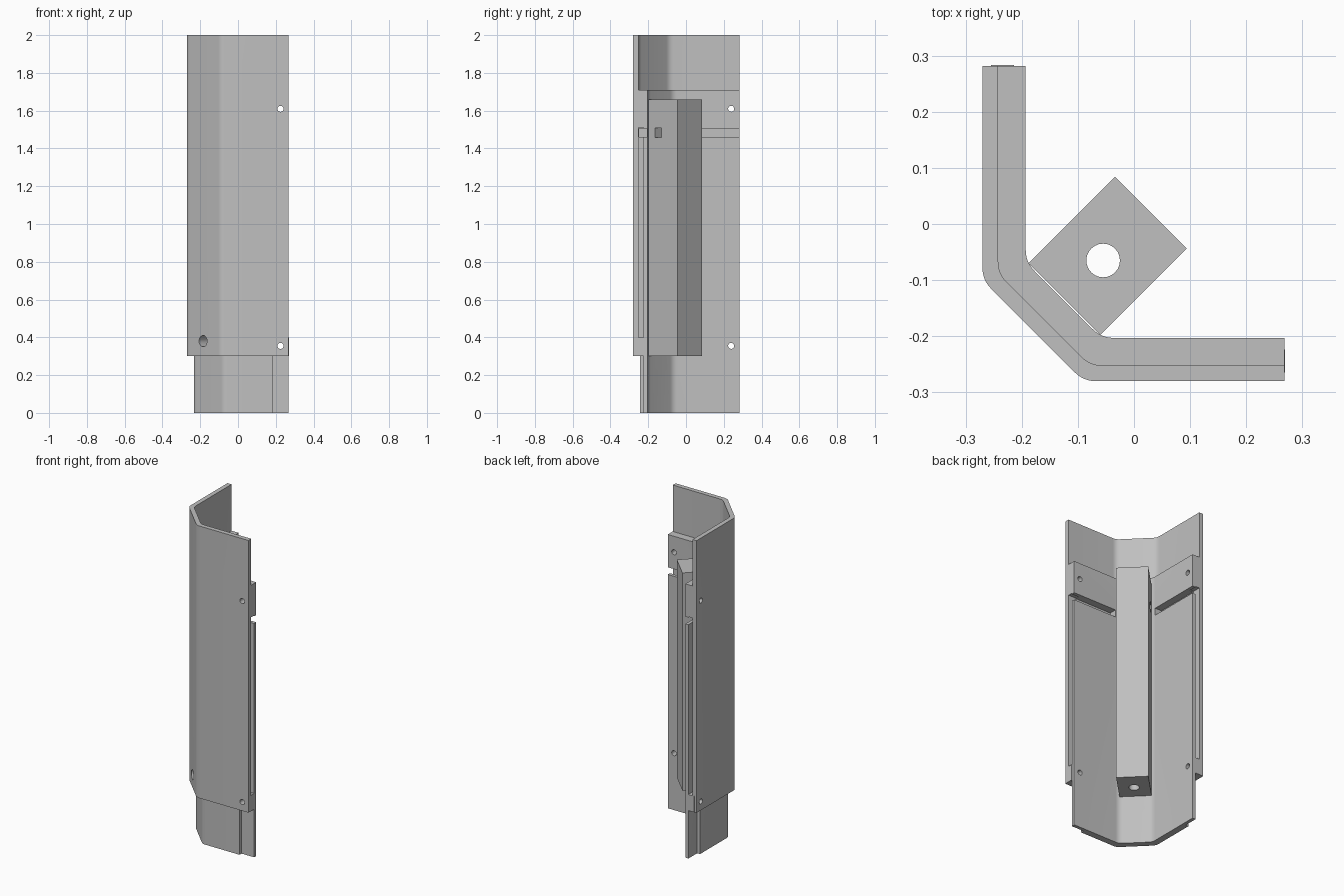
import bpy, bmesh, math
from mathutils import Vector, Matrix

cube = bpy.data.objects.get("Cube")
if cube:
    bpy.data.objects.remove(cube, do_unlink=True)

grey = bpy.data.materials.new("light_grey")
grey.use_nodes = True
COLOUR = (0.527, 0.527, 0.527, 1)
grey.diffuse_color = COLOUR
grey.node_tree.nodes["Principled BSDF"].inputs["Base Color"].default_value = COLOUR

# Each arm is measured from the virtual outer corner: u runs along it, v inward
CORNER = Vector((-0.27, -0.28))
LENGTH = (0.538, 0.562)
BEND = 0.18
SHELL, GAP, TAB, FULL = 0.028, 0.036, 0.056, 0.077
BASE, LINER_TOP, TOP = 0.3, 1.71, 2.0


def on_arm(arm, u, v):
    return CORNER + Vector((u, v) if arm == 0 else (v, u))


def make_object(name, bm):
    bmesh.ops.recalc_face_normals(bm, faces=bm.faces)
    mesh = bpy.data.meshes.new(name)
    bm.to_mesh(mesh)
    bm.free()
    mesh.materials.append(grey)
    obj = bpy.data.objects.new(name, mesh)
    bpy.context.collection.objects.link(obj)
    return obj


def prism(name, outline, z0, z1):
    bm = bmesh.new()
    face = bm.faces.new([bm.verts.new((p.x, p.y, z0)) for p in outline])
    up = bmesh.ops.extrude_face_region(bm, geom=[face])["geom"]
    bmesh.ops.translate(bm, vec=(0, 0, z1 - z0),
                        verts=[g for g in up if isinstance(g, bmesh.types.BMVert)])
    return make_object(name, bm)


def arm_box(name, arm, u0, u1, v0, v1, z0, z1):
    outline = [on_arm(arm, u, v) for u, v in ((u0, v0), (u1, v0), (u1, v1), (u0, v1))]
    return prism(name, outline, z0, z1)


def bent_line(v, inset):
    """Line at depth v round both arms, with rounded bends."""
    u = BEND + v * math.tan(math.pi / 8)
    ends = [on_arm(a, LENGTH[a] - inset, v) for a in (0, 1)]
    bends = [on_arm(a, u, v) for a in (0, 1)]
    path = [ends[0], bends[0], bends[1], ends[1]]
    points = [ends[0]]
    for before, corner, after in zip(path, path[1:], path[2:]):
        a = corner + (before - corner).normalized() * 0.022
        b = corner + (after - corner).normalized() * 0.022
        for i in range(7):
            t = i / 6
            points.append(a * (1 - t) ** 2 + corner * 2 * t * (1 - t) + b * t * t)
    return points + [ends[1]]


def layer(name, v0, v1, z0, z1, inset=0.0):
    outline = bent_line(v0, inset) + bent_line(v1, inset)[::-1]
    return prism(name, outline, z0, z1)


def rod(name, start, end, radius):
    bm = bmesh.new()
    start, end = Vector(start), Vector(end)
    axis = end - start
    place = Matrix.Translation((start + end) / 2) @ axis.to_track_quat("Z", "Y").to_matrix().to_4x4()
    bmesh.ops.create_cone(bm, cap_ends=True, segments=24, radius1=radius, radius2=radius,
                          depth=axis.length, matrix=place)
    return make_object(name, bm)


def turned_box(name, centre, size):
    bm = bmesh.new()
    place = (Matrix.Translation(centre) @ Matrix.Rotation(math.pi / 4, 4, "Z")
             @ Matrix.Diagonal((*size, 1)))
    bmesh.ops.create_cube(bm, size=1, matrix=place)
    return make_object(name, bm)


# Bent layers of the angled body
parts = [
    layer("outer_shell", 0, SHELL, BASE, TOP),
    layer("spacer_sheet", SHELL, GAP, BASE, LINER_TOP, 0.05),
    layer("core_plate", GAP, TAB, 0, LINER_TOP, 0.086),
    layer("inner_liner", TAB, FULL, 0, LINER_TOP),
]

# Edge posts and end blocks between the shell and the liner
for arm, side in enumerate(("front", "side")):
    end = LENGTH[arm]
    parts += [
        arm_box(side + "_edge_post", arm, end - 0.086, end - 0.05, GAP, TAB, BASE, LINER_TOP),
        arm_box(side + "_top_block", arm, end - 0.05, end, SHELL, TAB, 1.51, LINER_TOP),
        arm_box(side + "_bottom_block", arm, end - 0.05, end + 0.001, 0.015, TAB, BASE, 0.4),
    ]

# Square bar in the bend
bar = turned_box("inner_bar", (-0.047, -0.057, 0.98), (0.218, 0.181, 1.36))

# Cutters: slots, screw holes and the round hole in the bend
cutters = []
for arm in (0, 1):
    end = LENGTH[arm]
    cutters.append(arm_box("slot_cutter", arm, 0.235, end + 0.02, 0.031, 0.1, 1.46, 1.505))
    for z in (0.355, 1.61):
        a, b = on_arm(arm, end - 0.043, -0.05), on_arm(arm, end - 0.043, 0.15)
        cutters.append(rod("screw_cutter", (*a, z), (*b, z), 0.016))
cutters.append(rod("bend_cutter", (-0.25, -0.25, 0.38), (-0.1, -0.1, 0.38), 0.03))
bar_cutters = [
    rod("bore_cutter", (-0.055, -0.065, 0.2), (-0.055, -0.065, 1.8), 0.03),
    turned_box("pin_cutter", (-0.073, -0.083, 1.482), (0.05, 0.4, 0.05)),
]


def bounds(obj):
    cs = [v.co for v in obj.data.vertices]
    return [(min(c[i] for c in cs), max(c[i] for c in cs)) for i in range(3)]


def touches(a, b):
    return all(p[0] < q[1] and q[0] < p[1] for p, q in zip(bounds(a), bounds(b)))


def cut(obj, tools):
    bpy.context.view_layer.objects.active = obj
    for tool in tools:
        if touches(obj, tool):
            mod = obj.modifiers.new("cut", "BOOLEAN")
            mod.operation = "DIFFERENCE"
            mod.solver = "EXACT"
            mod.object = tool
            bpy.ops.object.modifier_apply(modifier=mod.name)


for part in parts:
    cut(part, cutters)
cut(bar, bar_cutters)
for tool in cutters + bar_cutters:
    bpy.data.objects.remove(tool, do_unlink=True)

# Smooth bends and holes, sharp edges kept
bpy.ops.object.select_all(action="DESELECT")
for part in parts + [bar]:
    part.select_set(True)
bpy.context.view_layer.objects.active = bar
bpy.ops.object.shade_smooth_by_angle(angle=math.radians(30))
